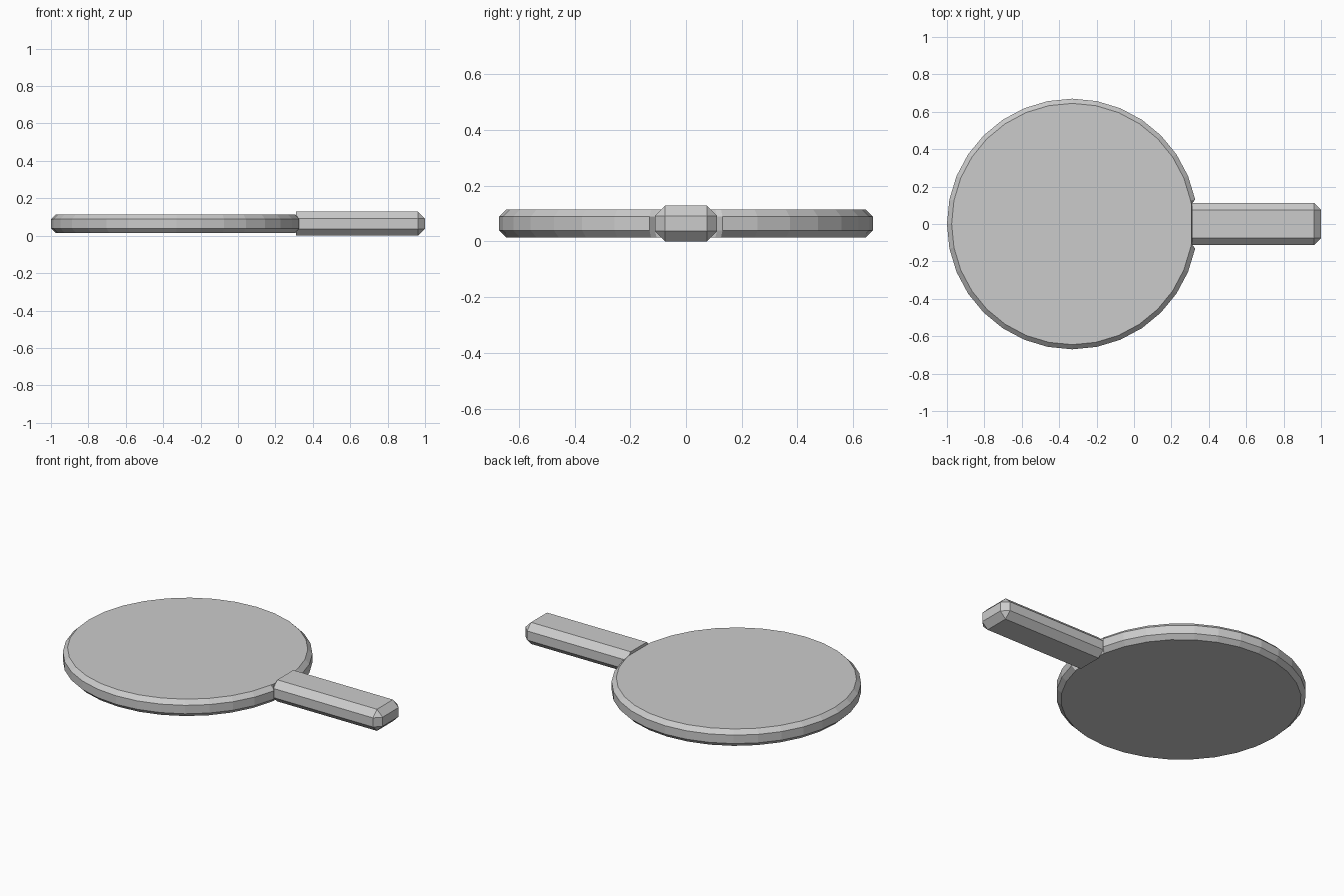
import bpy, bmesh
from math import sin, cos, tau

if "Cube" in bpy.data.objects:
    bpy.data.objects.remove(bpy.data.objects["Cube"])

CX, JX, HW = -0.33, 0.31, 0.112   # disc centre, joint position, handle half width


def finish(bm, name):
    bmesh.ops.recalc_face_normals(bm, faces=bm.faces)
    mesh = bpy.data.meshes.new(name)
    bm.to_mesh(mesh)
    bm.free()
    obj = bpy.data.objects.new(name, mesh)
    bpy.context.collection.objects.link(obj)
    return obj


# Round blade: chamfered 32-sided disc, notched where the handle joins
def ring(bm, radius, z, joint_x, joint_y):
    pts = [(joint_x, joint_y)]
    pts += [(CX + radius * cos(tau * i / 32), radius * sin(tau * i / 32)) for i in range(1, 32)]
    pts.append((joint_x, -joint_y))
    return [bm.verts.new((x, y, z)) for x, y in pts]


bm = bmesh.new()
rings = [ring(bm, r, z, x, y) for r, z, x, y in (
    (0.645, 0.014, JX - 0.003, 0.105), (0.67, 0.039, JX, HW),
    (0.67, 0.089, JX, HW), (0.645, 0.114, JX - 0.003, 0.105))]
for a, b in zip(rings, rings[1:]):
    n = len(a)
    for i in range(n):
        j = (i + 1) % n
        bm.faces.new((a[i], a[j], b[j], b[i]))
bm.faces.new(rings[0])
bm.faces.new(rings[-1])
finish(bm, "blade")

# Handle: box chamfered along its length and around the free end
bm = bmesh.new()
bmesh.ops.create_cube(bm, size=1)
for v in bm.verts:
    v.co = (JX if v.co.x < 0 else 1.0, v.co.y * 2 * HW, (v.co.z + 0.5) * 0.128)
edges = [e for e in bm.edges if any(v.co.x > 0.9 for v in e.verts)]
bmesh.ops.bevel(bm, geom=edges, offset=0.037, offset_type='OFFSET', segments=1,
                affect='EDGES', profile=0.5)
finish(bm, "handle")
